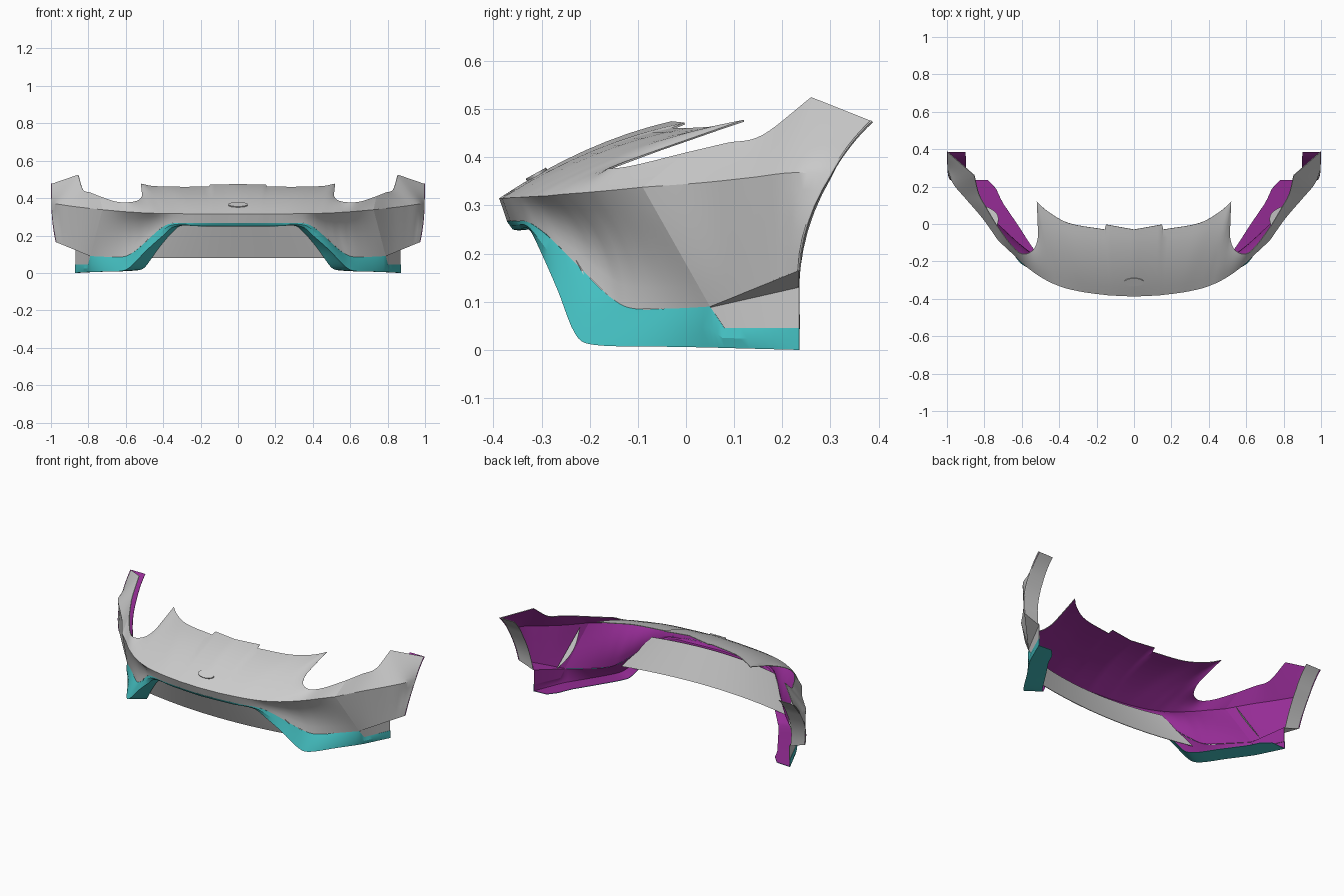
import bpy, math
from mathutils import Vector

if "Cube" in bpy.data.objects:
    bpy.data.objects.remove(bpy.data.objects["Cube"])


def material(name, col):
    m = bpy.data.materials.new(name)
    m.diffuse_color = (*col, 1)
    m.use_nodes = True
    m.node_tree.nodes["Principled BSDF"].inputs["Base Color"].default_value = m.diffuse_color
    return m


GREY = material("body_grey", (0.8, 0.8, 0.8))
CYAN = material("lip_cyan", (0.06, 0.54, 0.55))
PURPLE = material("inner_purple", (0.30, 0.025, 0.30))


def vecs(*nums):
    return [Vector(nums[i:i + 3]) for i in range(0, len(nums), 3)]


def spline(P, t, i, u, breaks=()):
    """Hermite point on segment i; one-sided tangents at breaks keep corners sharp."""
    dt = t[i + 1] - t[i]

    def tangent(k):
        if k in breaks or k in (0, len(P) - 1):
            return (P[i + 1] - P[i]) / dt
        return (P[k + 1] - P[k - 1]) / (t[k + 1] - t[k - 1])
    a, b = tangent(i) * dt, tangent(i + 1) * dt
    return (P[i] * (2*u**3 - 3*u*u + 1) + a * (u**3 - 2*u*u + u)
            + P[i + 1] * (3*u*u - 2*u**3) + b * (u**3 - u*u))


def chord(P):
    t = [0.0]
    for a, b in zip(P, P[1:]):
        t.append(t[-1] + (b - a).length)
    return t


def params(t, lo, hi, step=0.02):
    out = []
    for i in range(lo, hi):
        n = max(1, math.ceil((t[i + 1] - t[i]) / step))
        out += [(i, k / n) for k in range(n)]
    return out + [(hi - 1, 1.0)]


def sheet(name, cols, outer=GREY, inner=PURPLE, thick=0.004, mirror=True):
    """Skin a list of columns of points, mirror it and thicken it inward."""
    m = len(cols[0])
    verts = [p for c in cols for p in c]
    faces = [(i*m + j, i*m + j + 1, (i + 1)*m + j + 1, (i + 1)*m + j)
             for i in range(len(cols) - 1) for j in range(m - 1)]
    me = bpy.data.meshes.new(name)
    me.from_pydata(verts, [], faces)
    ob = bpy.data.objects.new(name, me)
    bpy.context.collection.objects.link(ob)
    me.materials.append(outer)
    me.materials.append(inner)
    if mirror:
        mod = ob.modifiers.new("mirror", 'MIRROR')
        mod.merge_threshold = 0.0005
    mod = ob.modifiers.new("thickness", 'SOLIDIFY')
    mod.thickness = thick
    mod.offset = -1
    mod.material_offset = 1
    finish(ob)
    return ob


def finish(ob):
    bpy.ops.object.select_all(action='DESELECT')
    ob.select_set(True)
    bpy.context.view_layer.objects.active = ob
    bpy.ops.object.convert(target='MESH')
    bpy.ops.object.shade_smooth_by_angle(angle=math.radians(28))


# Feature lines of the right half: top edge, ridge, lower edge
TOP = vecs(0, -.03, .475, .15, -.003, .472, .156, -.03, .461, .35, .005, .461,
           .465, .07, .466, .52, .12, .478, .515, 0, .436, .515, -.08, .408,
           .54, -.14, .386, .60, -.16, .377, .66, -.11, .383, .74, 0, .41,
           .79, .085, .43, .83, .16, .447, .855, .26, .525, 1, .386, .475)
RIDGE = vecs(0, -.388, .315, .13, -.382, .315, .14, -.381, .315, .26, -.366, .316,
             .36, -.345, .317, .41, -.328, .318, .45, -.311, .319, .49, -.289, .32,
             .535, -.26, .323, .60, -.208, .327, .66, -.15, .332, .725, -.09, .338,
             .81, .03, .347, .90, .135, .358, .97, .22, .368, .998, .302, .365)
LOW = vecs(0, -.372, .268, .13, -.365, .268, .14, -.364, .268, .26, -.35, .267,
           .36, -.325, .264, .41, -.29, .24, .45, -.255, .205, .50, -.21, .16,
           .56, -.158, .11, .61, -.116, .087, .70, -.03, .086, .79, .05, .09,
           .84, .10, .11, .89, .15, .131, .94, .20, .152, .975, .235, .165)
CROWN = [.05, .05, .05, .05, .045, .04, .045, .05, .05, .03, .01] + [0] * 5
SCOOP = [0, 0, 0, 0, .05, .2, .5, .8, 1, .9, .4, 0, 0, 0, 0, 1]
T_ALL = chord(RIDGE)


def section(i, u):
    """Vertical section through the cover: crowned top, ridge, scooped lower half."""
    a = spline(TOP, T_ALL, i, u, (1, 2, 5, 11, 14))
    r = spline(RIDGE, T_ALL, i, u, (11,))
    b = spline(LOW, T_ALL, i, u, (11,))
    crown = CROWN[i] * (1 - u) + CROWN[i + 1] * u
    scoop = SCOOP[i] * (1 - u) + SCOOP[i + 1] * u
    m1 = (a + r) / 2 + Vector((0, 0, 2 * crown * (a - r).length))
    if i < 11:
        m2 = (r + b) / 2 + Vector((-.03, .05, .02)) * scoop
    else:
        m1 += Vector((0, -.009, .007)) * scoop
        m2 = (r + b) / 2 + Vector((.01, -.03, 0)) * scoop

    def bez(p, q, s, n):
        return [p*(1 - k/n)**2 + q*(2*(k/n)*(1 - k/n)) + s*(k/n)**2 for k in range(n + 1)]
    return bez(a, m1, r, 8) + bez(r, m2, b, 6)[1:]


# Main cover and the side panels behind the seam
sheet("bumper_cover", [section(i, u) for i, u in params(T_ALL, 0, 11)])
sheet("side_panel", [section(i, u) for i, u in params(T_ALL, 11, 15)])

# Wheel arch flange turned inward
arch = section(14, 1.0)
n = len(arch) - 1
sheet("arch_flange", [[p + Vector((-.1, 0, -.035 * (k / n)**3)), p]
                      for k, p in enumerate(arch)], thick=0.003)

# Undercut facet and recessed skirt below the side panel
skirt = []
for k in range(9):
    f = k / 8
    skirt.append([LOW[11].lerp(LOW[15], f),
                  Vector((.79, .05, .088)).lerp(Vector((.87, .235, .13)), f),
                  Vector((.80, .08, .043)).lerp(Vector((.87, .235, .043)), f)])
sheet("side_skirt", skirt)

# Coloured lower lip with an inward floor
LIP_TOP = vecs(0, -.372, .267, .2, -.357, .267, .36, -.325, .264, .42, -.282, .232,
               .50, -.21, .16, .56, -.158, .11, .61, -.116, .087, .70, -.03, .086,
               .79, .05, .09, .802, .08, .045, .872, .235, .045)
LIP_LOW = vecs(0, -.36, .25, .2, -.346, .25, .34, -.324, .248, .40, -.30, .20,
               .49, -.265, .12, .575, -.23, .033, .62, -.195, .011, .71, -.06, .007,
               .785, .05, .005, .802, .08, .004, .872, .235, 0)
t = chord(LIP_TOP)
lip = []
for i, u in params(t, 0, 10):
    a = spline(LIP_TOP, t, i, u, (8, 9))
    b = spline(LIP_LOW, t, i, u, (8, 9))
    s = min(1, a.x / .4)
    e = min(1, max(0, (.236 - b.y) / .1))
    w = min(1, max(0, (b.x - .4) / .2))
    lip.append([a, a.lerp(b, .5) + Vector((.004, -.004, 0)) * s * e, b,
                b + Vector((-.012 * s, .012 * e, -.002 * (1 - s))),
                b + Vector((-.035 * s - .055 * w, (.035 + .018 * w) * e, .004))])
sheet("lower_lip", lip, outer=CYAN, thick=0.003)

# Curved backing sheet behind the central opening
backing = []
for k in range(-16, 17):
    f = k / 16
    xt, xb = .42 * f, .56 * f
    backing.append([Vector((xt, -.32 + .3 * xt * xt, .262)),
                    Vector((xb, -.237 + .2 * xb * xb, .08))])
sheet("opening_backing", backing, inner=GREY, thick=0.003, mirror=False)

# Slim lens-shaped duct on the inside of each side wall
a, b = Vector((.735, -.02, .33)), Vector((.81, .10, .10))
duct = []
for k in range(13):
    f = k / 12
    p = a.lerp(b, f)
    duct.append([p, p + Vector((-.04, .012, 0)) * (math.sin(math.pi * f) + .01)])
sheet("inner_duct", duct, inner=GREY, thick=0.002)

# Plain oval badge recess on the nose
bpy.ops.mesh.primitive_cylinder_add(vertices=32, radius=1, depth=2,
                                    location=(0, -.31, .3635), rotation=(math.radians(29), 0, 0))
oval = bpy.context.object
oval.name = "nose_oval"
oval.scale = (.052, .024, .004)
finish(oval)
